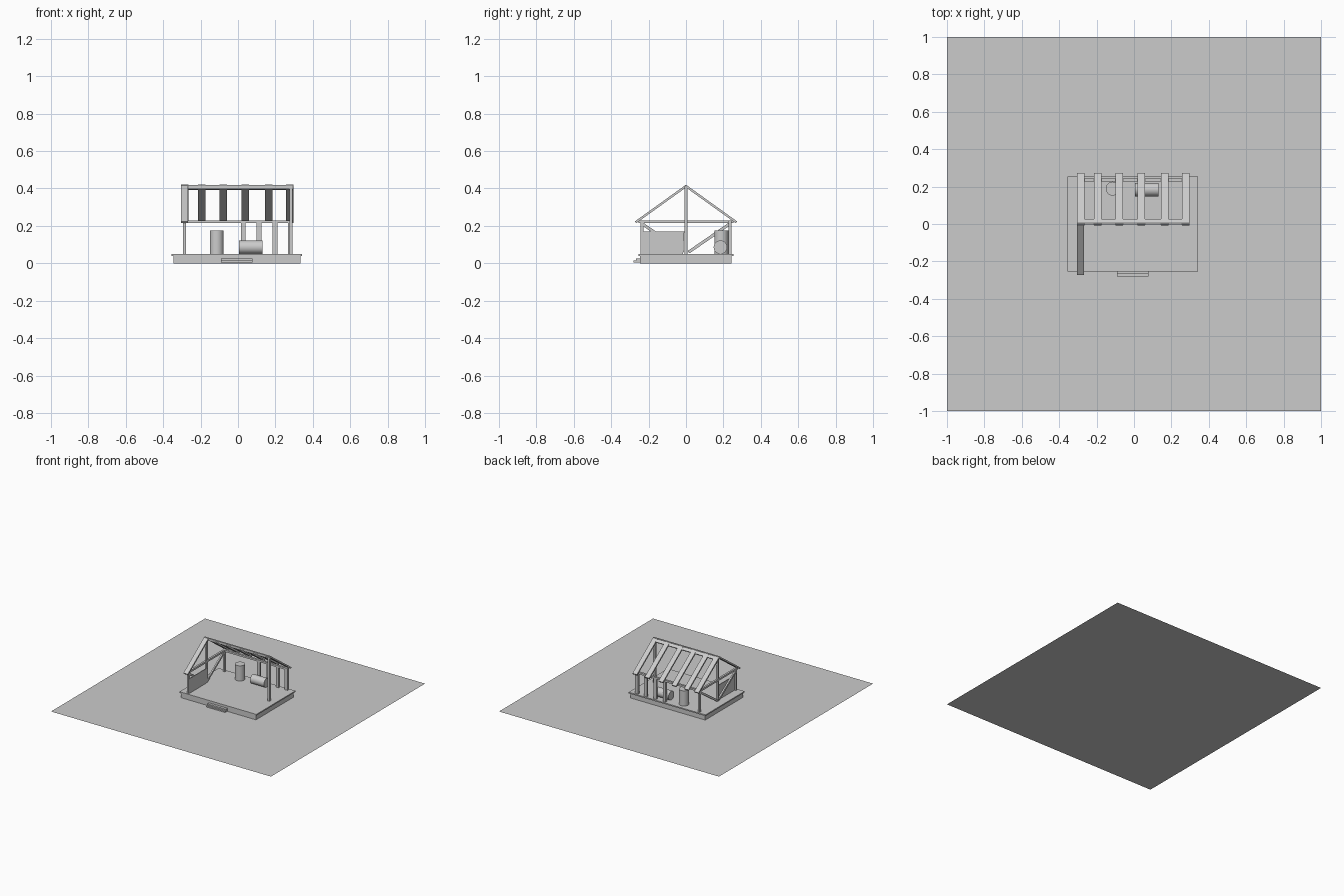
import bpy, bmesh, math

if "Cube" in bpy.data.objects:
    bpy.data.objects.remove(bpy.data.objects["Cube"])


def prism(name, profile, x0, x1):
    """Extrude a (y, z) outline along x."""
    bm = bmesh.new()
    face = bm.faces.new([bm.verts.new((x0, y, z)) for y, z in profile])
    ext = bmesh.ops.extrude_face_region(bm, geom=[face])
    moved = [v for v in ext["geom"] if isinstance(v, bmesh.types.BMVert)]
    bmesh.ops.translate(bm, verts=moved, vec=(x1 - x0, 0, 0))
    bmesh.ops.recalc_face_normals(bm, faces=bm.faces)
    mesh = bpy.data.meshes.new(name)
    bm.to_mesh(mesh)
    bm.free()
    ob = bpy.data.objects.new(name, mesh)
    bpy.context.collection.objects.link(ob)
    return ob


def box(name, x0, x1, y0, y1, z0, z1):
    return prism(name, [(y0, z0), (y1, z0), (y1, z1), (y0, z1)], x0, x1)


def beam(name, p, q, thick, x0, x1):
    """Sloping beam between two (y, z) points; thickness hangs to one side."""
    dy, dz = q[0] - p[0], q[1] - p[1]
    n = math.hypot(dy, dz)
    oy, oz = dz / n * thick, -dy / n * thick
    if oz > 0:
        oy, oz = -oy, -oz
    return prism(name, [p, q, (q[0] + oy, q[1] + oz), (p[0] + oy, p[1] + oz)], x0, x1)


def barrel(name, loc, r, depth, rot=(0, 0, 0)):
    bpy.ops.mesh.primitive_cylinder_add(vertices=32, radius=r, depth=depth,
                                        location=loc, rotation=rot)
    bpy.context.object.name = name
    bpy.ops.object.shade_smooth_by_angle()


# ground sheet
bpy.ops.mesh.primitive_plane_add(size=2)
bpy.context.object.name = "ground_sheet"

# foundation, floor and steps
box("foundation", -0.345, 0.335, -0.245, 0.243, 0, 0.04)
box("floor_slab", -0.355, 0.343, -0.253, 0.255, 0.04, 0.05)
box("lower_step", -0.092, 0.078, -0.28, -0.24, 0.005, 0.015)
box("upper_step", -0.092, 0.078, -0.266, -0.24, 0.015, 0.026)

# back wall posts and top plate
for i, x in enumerate((-0.287, 0.028, 0.113, 0.198, 0.279)):
    w = 0.008 if i == 0 else 0.013
    box(f"back_post_{i}", x - w, x + w, 0.226, 0.243, 0.05, 0.22)
box("back_plate", -0.298, 0.293, 0.226, 0.243, 0.215, 0.23)

# full height gable posts
box("left_ridge_post", -0.295, -0.279, -0.009, 0.009, 0.05, 0.41)
box("right_ridge_post", 0.276, 0.292, -0.009, 0.009, 0.05, 0.41)

# left gable frame: front corner post, tie, diagonal braces, wall panel
box("left_front_post", -0.295, -0.279, -0.243, -0.226, 0.05, 0.22)
box("left_tie", -0.295, -0.279, -0.255, 0.255, 0.215, 0.23)
for side, s in (("front", -1), ("back", 1)):
    beam(f"left_{side}_brace", (s * 0.009, 0.066), (s * 0.23, 0.218), 0.016,
         -0.295, -0.283)
prism("left_wall_panel", [(-0.24, 0.05), (-0.016, 0.05), (-0.009, 0.17), (-0.24, 0.17)],
      -0.283, -0.277)

# roof boards: all along the back slope, a single one at the front
ridge, eave = (0, 0.42), (0.273, 0.224)
for i, x in enumerate((-0.305, -0.213, -0.1, 0.02, 0.144, 0.256)):
    beam(f"back_roof_board_{i}", ridge, eave, 0.012, x, x + 0.04)
beam("front_roof_board", ridge, (-eave[0], eave[1]), 0.012, -0.305, -0.266)

# ridge strip and ridge beam
beam("ridge_strip", (0, 0.418), (0.027, 0.3986), 0.01, -0.305, 0.295)
box("ridge_beam", -0.304, 0.295, -0.006, 0.006, 0.398, 0.418)

# barrels
barrel("standing_barrel", (-0.114, 0.189, 0.1125), 0.037, 0.125)
barrel("lying_barrel", (0.068, 0.184, 0.086), 0.036, 0.126, (0, math.pi / 2, 0))
